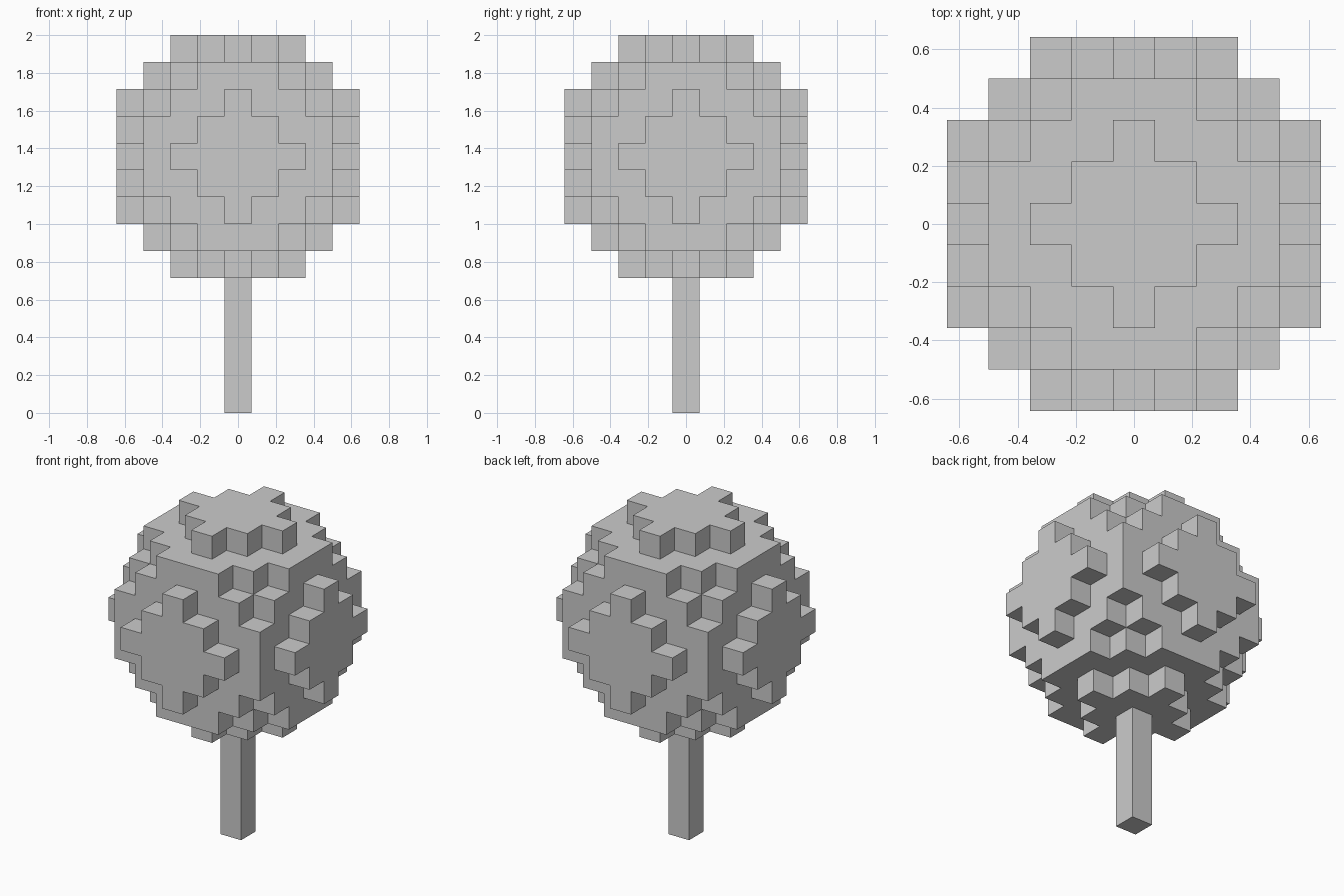
import bpy, bmesh, math
from mathutils import Vector

if "Cube" in bpy.data.objects:
    bpy.data.objects.remove(bpy.data.objects["Cube"])

V = 1 / 7            # voxel edge
R = range(-4, 5)

# Voxel sets: round crown (9 across) on a one-voxel trunk (5 tall)
crown = {(x, y, z + 9) for x in R for y in R for z in R
         if x * x + y * y + z * z <= 20}
trunk = {(0, 0, z) for z in range(5)}
solid = crown | trunk


def build(name, cells):
    """Skin the exposed voxel sides and merge the coplanar squares."""
    bm = bmesh.new()
    for c in sorted(cells):
        for axis in range(3):
            for s in (-1, 1):
                n = Vector((0, 0, 0))
                n[axis] = s
                if tuple(int(a + b) for a, b in zip(c, n)) in solid:
                    continue
                u = Vector((0, 0, 0))
                u[(axis + 1) % 3] = 0.5
                w = n.cross(u)
                mid = Vector(c) + Vector((0, 0, 0.5)) + n * 0.5
                bm.faces.new([bm.verts.new((mid + d) * V)
                              for d in (-u - w, u - w, u + w, w - u)])
    bmesh.ops.remove_doubles(bm, verts=bm.verts, dist=1e-4)
    bmesh.ops.dissolve_limit(bm, angle_limit=math.radians(1),
                             verts=bm.verts, edges=bm.edges)
    mesh = bpy.data.meshes.new(name)
    bm.to_mesh(mesh)
    bm.free()
    bpy.context.collection.objects.link(bpy.data.objects.new(name, mesh))


build("crown", crown)
build("trunk", trunk)
